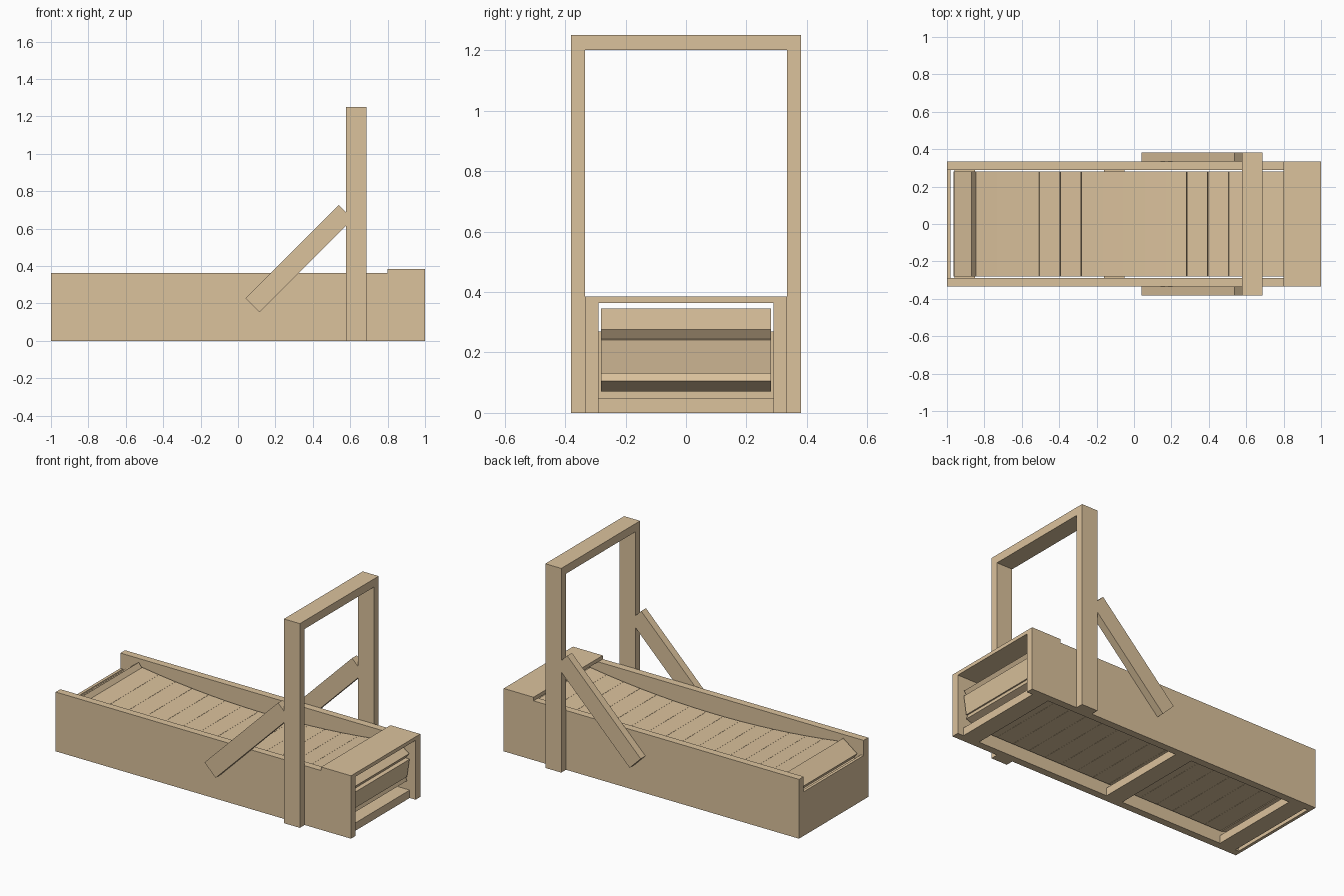
import bpy, math
from mathutils import Vector

if "Cube" in bpy.data.objects:
    bpy.data.objects.remove(bpy.data.objects["Cube"])

wood = bpy.data.materials.new("light wood")
wood.diffuse_color = (0.71, 0.54, 0.335, 1)
wood.use_nodes = True
wood.node_tree.nodes["Principled BSDF"].inputs["Base Color"].default_value = wood.diffuse_color


def prism(name, profile, y0, y1):
    """Extrude an x-z outline from y0 to y1."""
    n = len(profile)
    area = sum(profile[i][0] * profile[(i + 1) % n][1] - profile[(i + 1) % n][0] * profile[i][1]
               for i in range(n))
    if area < 0:
        profile = profile[::-1]
    verts = [(x, y0, z) for x, z in profile] + [(x, y1, z) for x, z in profile]
    faces = [tuple(range(n)), tuple(range(2 * n - 1, n - 1, -1))]
    faces += [(i, i + n, (i + 1) % n + n, (i + 1) % n) for i in range(n)]
    me = bpy.data.meshes.new(name)
    me.from_pydata(verts, [], faces)
    me.materials.append(wood)
    ob = bpy.data.objects.new(name, me)
    bpy.context.collection.objects.link(ob)
    return ob


def box(name, x0, x1, y0, y1, z0, z1):
    return prism(name, [(x0, z0), (x1, z0), (x1, z1), (x0, z1)], y0, y1)


def slat(name, a, b, t=0.042, gap=0.0005):
    """Slat whose outer face runs from a to b, thickness going to the right of travel."""
    a, b = Vector(a), Vector(b)
    d = (b - a).normalized()
    a, b = a + d * gap, b - d * gap
    inward = Vector((d.y, -d.x)) * t
    prism(name, [tuple(a), tuple(b), tuple(b + inward), tuple(a + inward)], -0.281, 0.281)


# Base: side panels, end panel, cap and floor crossbars
for s, side in ((-1, "front"), (1, "back")):
    ya, yb = sorted((s * 0.29, s * 0.335))
    box(side + "_side_panel", -1, 1, ya, yb, 0, 0.363)
    # Handle posts and diagonal braces
    ya, yb = sorted((s * 0.335, s * 0.381))
    box(side + "_post", 0.578, 0.686, ya, yb, 0, 1.25)
    prism(side + "_brace", [(0.04, 0.228), (0.115, 0.153), (0.578, 0.616),
                            (0.578, 0.686), (0.538, 0.726)], ya, yb)
box("handle_bar", 0.578, 0.686, -0.335, 0.335, 1.2, 1.25)
box("end_panel", -1, -0.982, -0.29, 0.29, 0, 0.27)
box("end_cap", 0.798, 1, -0.335, 0.335, 0.363, 0.385)
for i, x in enumerate((-0.905, -0.105, 0.905)):
    box(f"floor_crossbar_{i}", x - 0.055, x + 0.055, -0.29, 0.29, 0, 0.048)

# Belt: dished top run and flat bottom run of slats
N, X = 15, 0.845
top = [(-X + 2 * X * i / N) for i in range(N + 1)]
height = lambda x: 0.26 + 0.06 * (x / X) ** 2
for i in range(N):
    a, b = top[i], top[i + 1]
    slat(f"top_slat_{i}", (a, height(a)), (b, height(b)))
    slat(f"bottom_slat_{i}", (b, 0.07), (a, 0.07))

# Belt ends: tilted, upright and lower slats turning round each end
turn = [((0.868, 0.345), (0.963, 0.275)), ((0.965, 0.242), (0.948, 0.13)),
        ((0.948, 0.105), (0.85, 0.07))]
for k, (a, b) in enumerate(turn):
    slat(f"right_turn_slat_{k}", a, b)
    slat(f"left_turn_slat_{k}", (-b[0], b[1]), (-a[0], a[1]))
